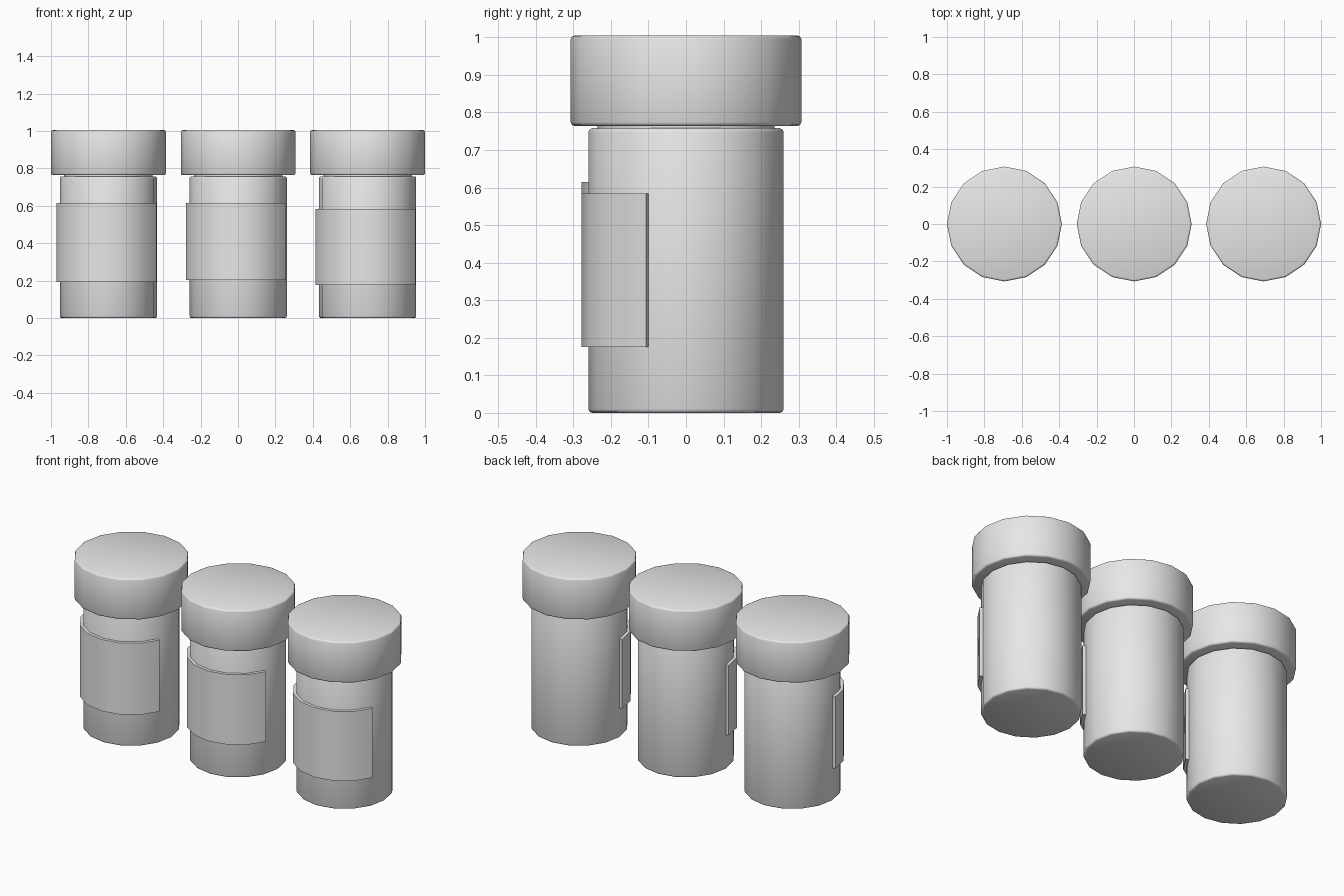
import bpy
import bmesh
import math

cube = bpy.data.objects.get("Cube")
if cube:
    bpy.data.objects.remove(cube, do_unlink=True)

SIDES = 16
STEP = 2 * math.pi / SIDES

grey = bpy.data.materials.new("plain grey")
grey.use_nodes = True
grey.diffuse_color = (0.8, 0.8, 0.8, 1)
grey.node_tree.nodes["Principled BSDF"].inputs["Base Color"].default_value = (0.8, 0.8, 0.8, 1)


def finish(name, bm, x, angle):
    """Turn a bmesh into a shaded object standing at x."""
    bmesh.ops.recalc_face_normals(bm, faces=bm.faces)
    mesh = bpy.data.meshes.new(name)
    bm.to_mesh(mesh)
    bm.free()
    mesh.materials.append(grey)
    obj = bpy.data.objects.new(name, mesh)
    obj.location.x = x
    bpy.context.collection.objects.link(obj)
    bpy.ops.object.select_all(action='DESELECT')
    obj.select_set(True)
    bpy.context.view_layer.objects.active = obj
    bpy.ops.object.shade_smooth_by_angle(angle=math.radians(angle))
    return obj


def ring(bm, radius, z, first=0, count=SIDES):
    return [bm.verts.new((radius * math.cos((first + i) * STEP),
                          radius * math.sin((first + i) * STEP), z))
            for i in range(count)]


def rounded(radius, bottom, top, b):
    """Profile of a cylinder wall with softened rims."""
    c = b * 0.3
    return [(radius - b, bottom), (radius - c, bottom + c), (radius, bottom + b),
            (radius, top - b), (radius - c, top - c), (radius - b, top)]


def lathe(name, profile, x):
    bm = bmesh.new()
    rings = [ring(bm, r, z) for r, z in profile]
    for low, high in zip(rings, rings[1:]):
        for i in range(SIDES):
            j = (i + 1) % SIDES
            bm.faces.new((low[i], low[j], high[j], high[i]))
    bm.faces.new(rings[0][::-1])
    bm.faces.new(rings[-1])
    return finish(name, bm, x, 60)


def wrap_label(name, x, bottom, top):
    """Curved plate round the front, running further on the -x side."""
    bm = bmesh.new()
    first, count = SIDES // 2, 8
    loops = [ring(bm, r, z, first, count)
             for r, z in ((0.256, bottom), (0.278, bottom), (0.278, top), (0.256, top))]
    for a, b in zip(loops, loops[1:] + loops[:1]):
        for i in range(count - 1):
            bm.faces.new((a[i], a[i + 1], b[i + 1], b[i]))
    for end in (0, -1):
        bm.faces.new([loop[end] for loop in loops])
    return finish(name, bm, x, 30)


# Three capped bottles in a row, each with its own label height
bottles = (("right", -0.693, 0.194, 0.615),
           ("middle", 0.001, 0.203, 0.615),
           ("left", 0.693, 0.176, 0.584))
for side, x, low, high in bottles:
    # body with a short neck running up into the cap
    lathe(side + "_bottle_body",
          rounded(0.26, 0, 0.758, 0.01) + [(0.236, 0.758), (0.236, 0.78)], x)
    lathe(side + "_bottle_cap", rounded(0.307, 0.764, 1.005, 0.01), x)
    wrap_label(side + "_bottle_label", x, low, high)
